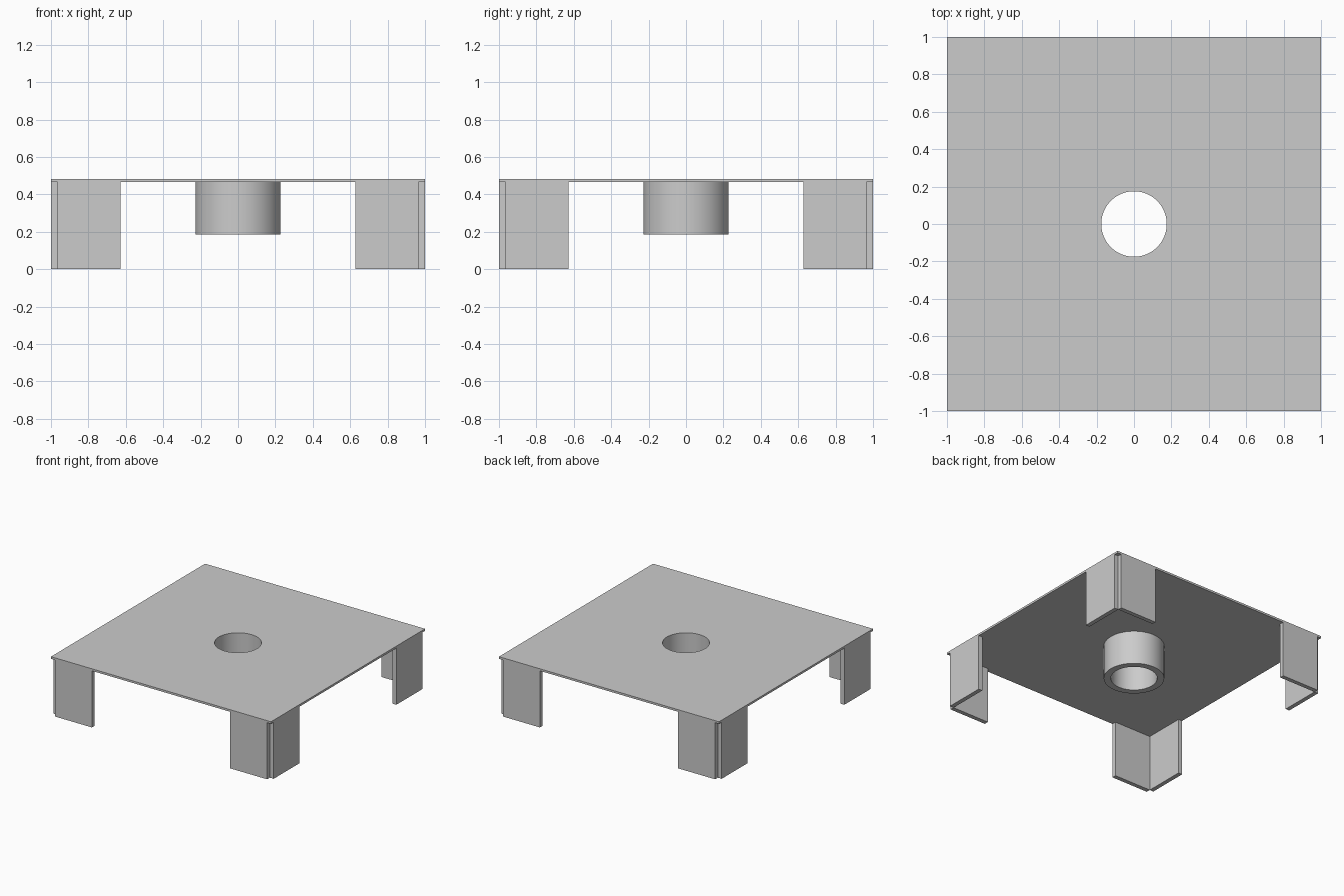
import bpy
import bmesh
import math

cube = bpy.data.objects.get("Cube")
if cube:
    bpy.data.objects.remove(cube, do_unlink=True)

HALF = 1.0          # half the width of the plate
TOP = 0.482
UNDER = 0.465       # underside of the plate
WALL = 0.035        # thickness of the leg walls
LEG_END = 0.628     # where each leg wall stops
HOLE = 0.175
TUBE = 0.228
TUBE_BOTTOM = 0.186
SEGMENTS = 96

grey = bpy.data.materials.new("plain grey")
grey.use_nodes = True
colour = (0.6, 0.6, 0.6, 1)
grey.diffuse_color = colour
grey.node_tree.nodes["Principled BSDF"].inputs["Base Color"].default_value = colour


def finish(name, bm):
    bmesh.ops.recalc_face_normals(bm, faces=bm.faces)
    mesh = bpy.data.meshes.new(name)
    bm.to_mesh(mesh)
    bm.free()
    mesh.materials.append(grey)
    obj = bpy.data.objects.new(name, mesh)
    bpy.context.collection.objects.link(obj)
    return obj


def circle(radius):
    return lambda c, s: (radius * c, radius * s)


def square(half):
    def point(c, s):
        k = half / max(abs(c), abs(s))
        return (k * c, k * s)
    return point


def holed_solid(name, outer, inner, z0, z1):
    """Solid between an outer and an inner outline, from z0 to z1."""
    bm = bmesh.new()
    rings = []
    for outline, z in ((outer, z0), (outer, z1), (inner, z1), (inner, z0)):
        ring = []
        for i in range(SEGMENTS):
            a = math.tau * i / SEGMENTS
            ring.append(bm.verts.new((*outline(math.cos(a), math.sin(a)), z)))
        rings.append(ring)
    for k in range(4):
        a, b = rings[k], rings[(k + 1) % 4]
        for i in range(SEGMENTS):
            j = (i + 1) % SEGMENTS
            bm.faces.new((a[i], a[j], b[j], b[i]))
    obj = finish(name, bm)
    bpy.ops.object.select_all(action="DESELECT")
    obj.select_set(True)
    bpy.context.view_layer.objects.active = obj
    bpy.ops.object.shade_smooth_by_angle(angle=math.radians(30))
    return obj


def add_box(bm, x0, x1, y0, y1, z0, z1):
    verts = bmesh.ops.create_cube(bm, size=1)["verts"]
    bmesh.ops.scale(bm, verts=verts, vec=(abs(x1 - x0), abs(y1 - y0), z1 - z0))
    bmesh.ops.translate(bm, verts=verts,
                        vec=((x0 + x1) / 2, (y0 + y1) / 2, (z0 + z1) / 2))


# Flat plate with a round hole, and the tube hanging below it
holed_solid("top_plate", square(HALF), circle(HOLE), UNDER, TOP)
holed_solid("centre_tube", circle(TUBE), circle(HOLE), TUBE_BOTTOM, UNDER)

# Corner legs: two walls that meet only along their inner edge
inset = HALF - WALL
for sx, side in ((-1, "right"), (1, "left")):
    for sy, end in ((-1, "front"), (1, "back")):
        bm = bmesh.new()
        add_box(bm, sx * LEG_END, sx * inset, sy * inset, sy * HALF, 0, UNDER)
        add_box(bm, sx * inset, sx * HALF, sy * LEG_END, sy * inset, 0, UNDER)
        finish(f"{end}_{side}_leg", bm)
